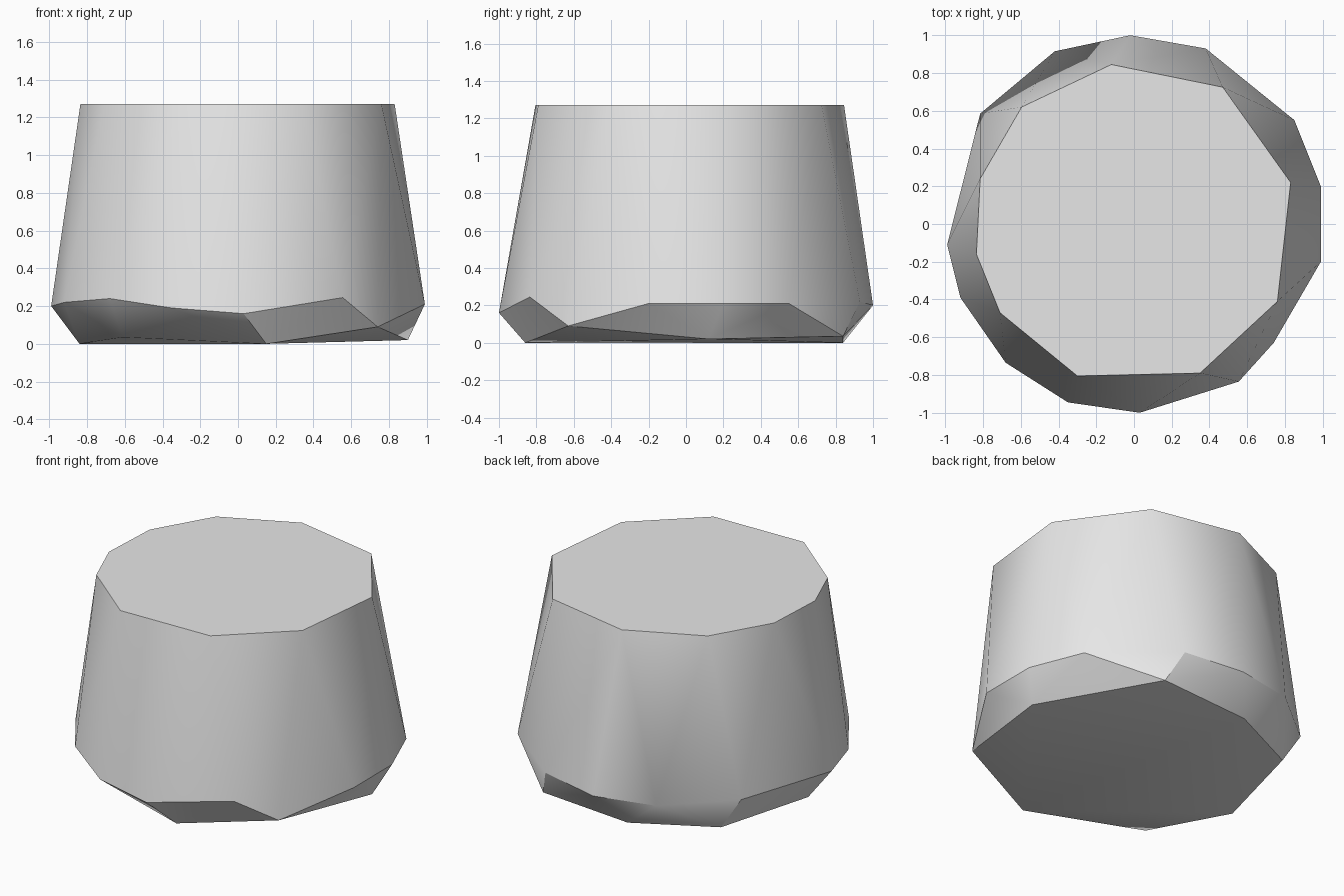
import bpy
import bmesh
import math

# Remove the default cube only
default_cube = bpy.data.objects.get("Cube")
if default_cube:
    bpy.data.objects.remove(default_cube, do_unlink=True)


def make_material(name, level):
    """Plain flat grey material."""
    material = bpy.data.materials.new(name)
    material.use_nodes = True
    colour = (level, level, level, 1)
    material.diffuse_color = colour
    shader = material.node_tree.nodes["Principled BSDF"]
    shader.inputs["Base Color"].default_value = colour
    return material


def faceted_block(name, corners, material, sharp_angle):
    """Wrap a tight faceted skin round a set of corner points."""
    bm = bmesh.new()
    for corner in corners:
        bm.verts.new(corner)
    hull = bmesh.ops.convex_hull(bm, input=bm.verts[:])
    leftovers = set(hull["geom_interior"]) | set(hull["geom_unused"])
    loose = [item for item in leftovers if isinstance(item, bmesh.types.BMVert)]
    bmesh.ops.delete(bm, geom=loose, context="VERTS")
    # Merge the flat top back into one face
    bmesh.ops.dissolve_limit(
        bm, angle_limit=math.radians(0.5), verts=bm.verts[:], edges=bm.edges[:]
    )
    bmesh.ops.recalc_face_normals(bm, faces=bm.faces[:])
    mesh = bpy.data.meshes.new(name)
    bm.to_mesh(mesh)
    bm.free()
    mesh.materials.append(material)
    block = bpy.data.objects.new(name, mesh)
    bpy.context.collection.objects.link(block)

    # Soft side facets with crisp rims
    bpy.ops.object.select_all(action="DESELECT")
    block.select_set(True)
    bpy.context.view_layer.objects.active = block
    bpy.ops.object.shade_smooth_by_angle(angle=math.radians(sharp_angle))
    return block


# Flat top rim
TOP_HEIGHT = 1.27
top_rim = [
    (-.12, .845), (.47, .725), (.83, .22), (.76, -.41), (.35, -.79),
    (-.3, -.805), (-.71, -.47), (-.835, -.16), (-.815, .24), (-.595, .62),
]

# Widest belt, just above the ground
belt = [
    (-.02, 1, .2), (.38, .93, .22), (.85, .55, .21), (.99, .2, .21),
    (.99, -.2, .21), (.74, -.63, .09), (.555, -.835, .245), (.03, -1, .16),
    (-.35, -.945, .19), (-.68, -.735, .24), (-.92, -.39, .22),
    (-.99, -.11, .2), (-.815, .585, .23), (-.42, .915, .21),
]

# Chipped underside
underside = [
    (.9, .12, .02), (.46, .84, .035), (-.16, .84, 0), (-.67, .59, .01),
    (-.84, -.08, 0), (-.61, -.62, .035), (.15, -.86, 0),
]

stone = make_material("light_grey_stone", 0.8)
corners = [(x, y, TOP_HEIGHT) for x, y in top_rim] + belt + underside
faceted_block("stone_block", corners, stone, 30)
